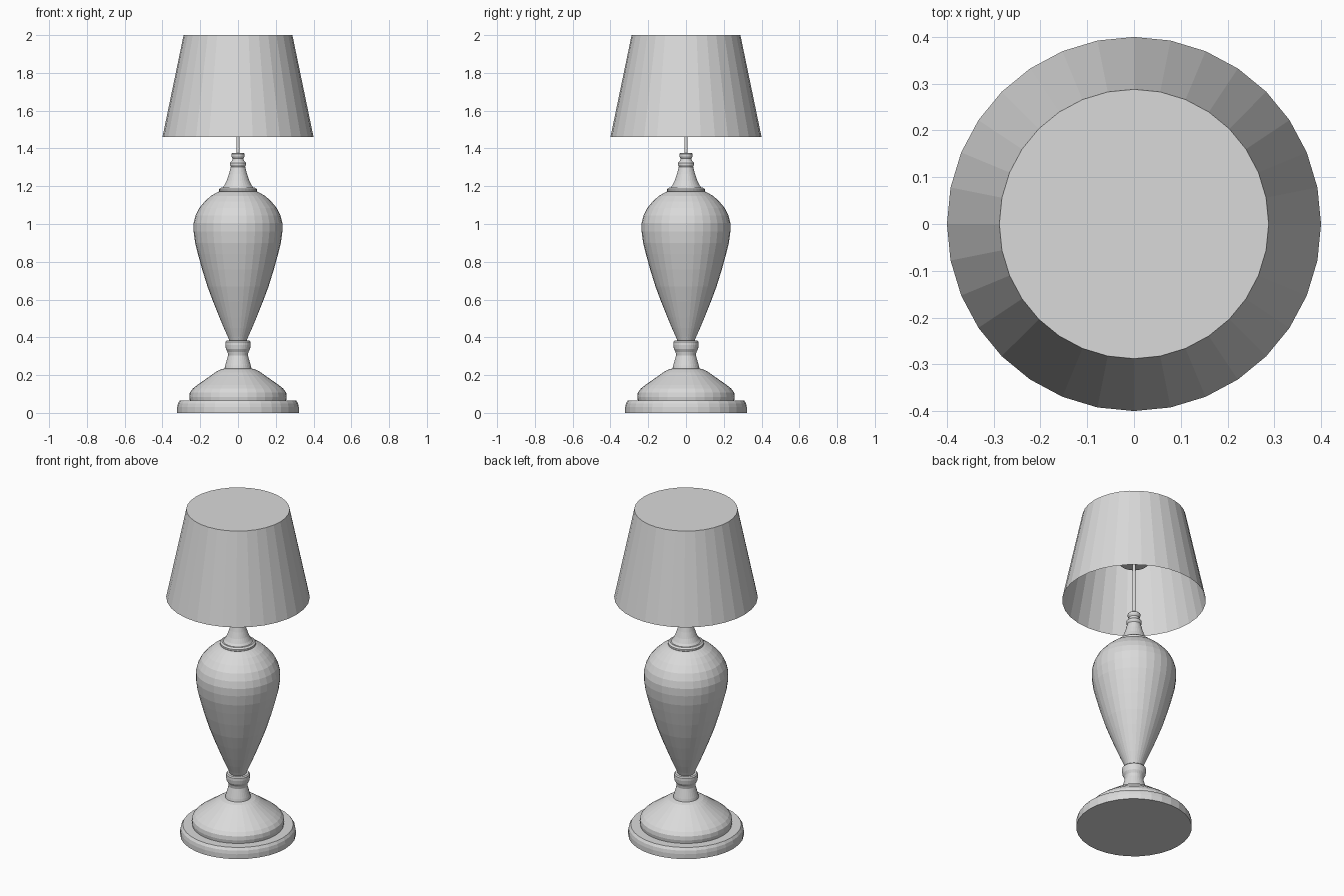
import bpy, bmesh, math

SIDES = 32
mat = bpy.data.materials.new("light grey")
mat.diffuse_color = (0.7, 0.7, 0.7, 1)


def lathe(name, profile, cap_bottom=True, cap_top=True, sides=SIDES):
    """Revolve (radius, height) points about z, with optional flat caps."""
    bm = bmesh.new()
    rings = []
    for r, z in profile:
        rings.append([bm.verts.new((r * math.cos(2 * math.pi * i / sides),
                                    r * math.sin(2 * math.pi * i / sides), z))
                      for i in range(sides)])
    for a, b in zip(rings, rings[1:]):
        for i in range(sides):
            j = (i + 1) % sides
            bm.faces.new((a[i], a[j], b[j], b[i]))
    if cap_bottom:
        bm.faces.new(rings[0][::-1])
    if cap_top:
        bm.faces.new(rings[-1])
    mesh = bpy.data.meshes.new(name)
    bm.to_mesh(mesh)
    bm.free()
    mesh.materials.append(mat)
    obj = bpy.data.objects.new(name, mesh)
    bpy.context.collection.objects.link(obj)
    return obj


# Stepped foot
lathe("base_plinth", [(.322, 0), (.322, .03), (.318, .05), (.308, .065)])
lathe("base_dome", [(.255, .065), (.258, .085), (.255, .108), (.24, .128),
                    (.215, .148), (.155, .19), (.12, .215), (.098, .228),
                    (.075, .234)])

# Waisted stem and collar
lathe("stem", [(.072, .23), (.068, .25), (.052, .305), (.055, .322),
               (.064, .338), (.067, .36), (.066, .376), (.06, .382)])

# Vase-shaped body
lathe("body", [(.045, .38), (.055, .405), (.075, .45), (.098, .505),
               (.132, .59), (.162, .67), (.19, .76), (.212, .84),
               (.227, .90), (.235, .96), (.235, 1.005), (.225, 1.045),
               (.205, 1.085), (.175, 1.12), (.145, 1.148), (.11, 1.168),
               (.09, 1.175)])

# Upper neck with ring and finial
lathe("neck_ring", [(.094, 1.168), (.1, 1.174), (.1, 1.184), (.09, 1.192)])
lathe("neck", [(.085, 1.188), (.072, 1.205), (.06, 1.23), (.048, 1.265),
               (.04, 1.295), (.038, 1.303), (.043, 1.312), (.043, 1.322),
               (.031, 1.336), (.029, 1.347), (.035, 1.357), (.035, 1.37),
               (.03, 1.375)])

# Rod and holder hidden inside the shade
lathe("rod", [(.009, 1.37), (.009, 1.999)], sides=12)
lathe("lamp_holder", [(.08, 1.70), (.08, 1.73)])

# Thin shade: open below, closed on top
lathe("shade", [(.4, 1.46), (.288, 2.0)], cap_bottom=False)
